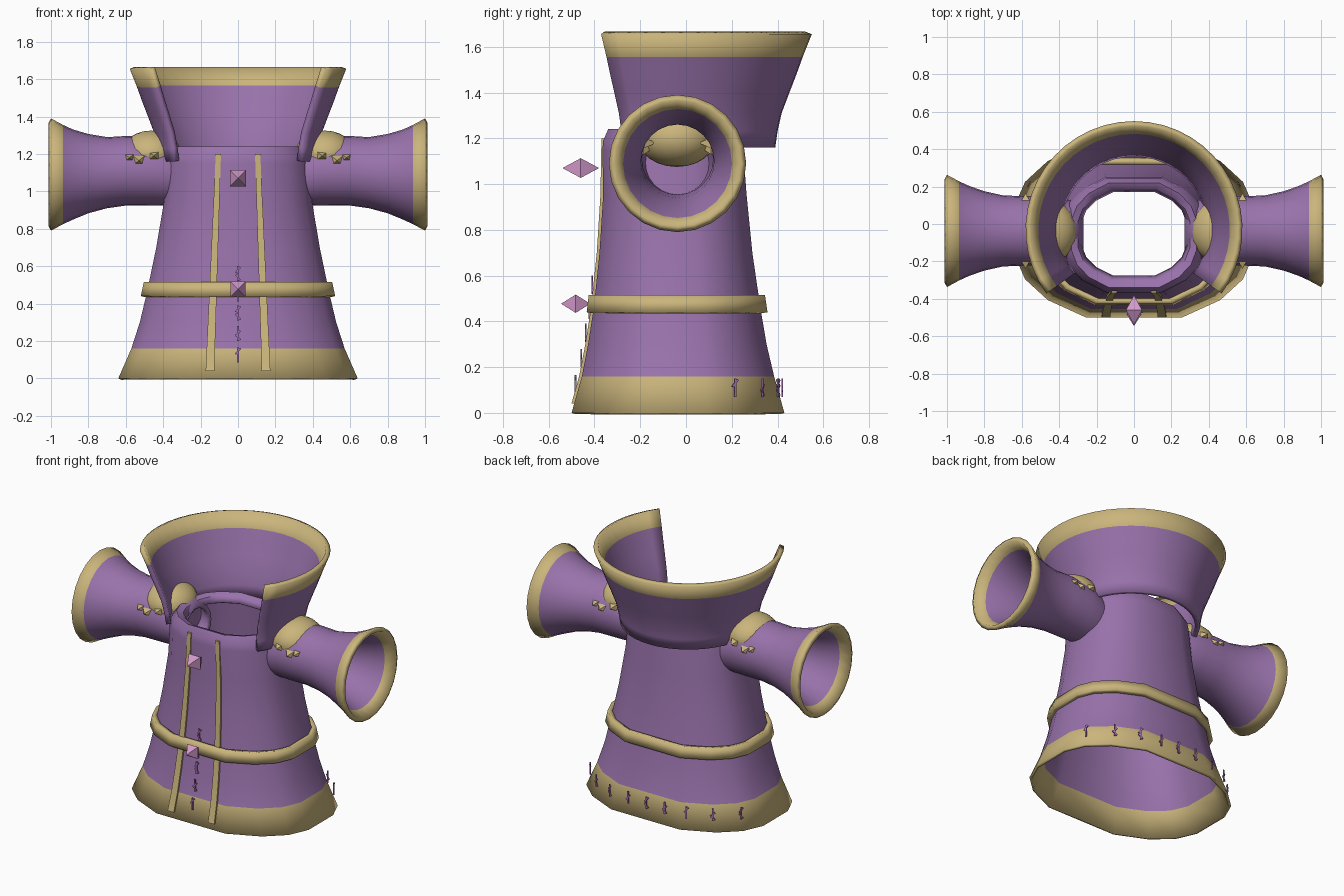
import bpy, bmesh, math
from mathutils import Matrix, Vector

cube = bpy.data.objects.get("Cube")
if cube:
    bpy.data.objects.remove(cube)


def material(name, rgb):
    m = bpy.data.materials.new(name)
    m.use_nodes = True
    m.diffuse_color = (*rgb, 1)
    m.node_tree.nodes["Principled BSDF"].inputs["Base Color"].default_value = (*rgb, 1)
    return m


PURPLE = material("purple cloth", (0.32, 0.17, 0.41))
GOLD = material("gold trim", (0.59, 0.46, 0.20))
PINK = material("pink crystal", (0.65, 0.32, 0.60))
VIOLET = material("violet stitching", (0.40, 0.16, 0.46))


def finish(name, bm, mats, rule=None, solid=0, mirror=False, smooth=True):
    """Turn a bmesh into an object; rule picks gold faces by their centre."""
    if rule:
        for f in bm.faces:
            f.material_index = int(rule(f.calc_center_median()))
    me = bpy.data.meshes.new(name)
    bm.to_mesh(me)
    bm.free()
    for m in mats:
        me.materials.append(m)
    ob = bpy.data.objects.new(name, me)
    bpy.context.collection.objects.link(ob)
    if mirror:
        ob.modifiers.new("Mirror", 'MIRROR').use_mirror_merge = False
    if solid:
        s = ob.modifiers.new("Thickness", 'SOLIDIFY')
        s.thickness, s.offset = solid, -1
    if smooth:
        bpy.ops.object.select_all(action='DESELECT')
        ob.select_set(True)
        bpy.context.view_layer.objects.active = ob
        bpy.ops.object.shade_smooth_by_angle(angle=math.radians(35))
    return ob


def loft(rings, closed=True):
    bm = bmesh.new()
    rows = [[bm.verts.new(p) for p in r] for r in rings]
    n = len(rows[0])
    for a, b in zip(rows, rows[1:]):
        for i in range(n if closed else n - 1):
            j = (i + 1) % n
            bm.faces.new((a[i], a[j], b[j], b[i]))
    return bm


# Gown cross-section: rounded octagon
QUARTER = [(1, 0.28), (0.91, 0.56), (0.72, 0.80), (0.4, 1)]
OUTLINE = (QUARTER + [(-x, y) for x, y in reversed(QUARTER)]
           + [(-x, -y) for x, y in QUARTER] + [(x, -y) for x, y in reversed(QUARTER)])


def section(z, hx, front, back, grow=0.0):
    cy, hy = (front + back) / 2, (back - front) / 2
    return [Vector((u * (hx + grow), cy + v * (hy + grow), z)) for u, v in OUTLINE]


# height, half width, front y, back y
GOWN = [(0, 0.64, -0.50, 0.43), (0.16, 0.57, -0.455, 0.385), (0.30, 0.525, -0.428, 0.352),
        (0.46, 0.487, -0.403, 0.325), (0.70, 0.437, -0.378, 0.29), (0.95, 0.395, -0.362, 0.265),
        (1.15, 0.38, -0.365, 0.25), (1.19, 0.372, -0.362, 0.245), (1.24, 0.335, -0.34, 0.22)]


def gown_at(z):
    for a, b in zip(GOWN, GOWN[1:]):
        if z <= b[0]:
            t = (z - a[0]) / (b[0] - a[0])
            return [p + (q - p) * t for p, q in zip(a, b)]
    return list(GOWN[-1])


# Gown with gold hem, turned in at the neck
neck = [(1.225, 0.30, -0.30, 0.19), (1.19, 0.28, -0.275, 0.17)]
finish("gown", loft([section(*r) for r in GOWN + neck]), [PURPLE, GOLD],
       lambda c: c.z < 0.16, solid=0.018)

# Belt
finish("belt", loft([section(*gown_at(z), grow=0.028) for z in (0.44, 0.515)]), [GOLD], solid=0.03)

# Flared standing collar, open at the front
COLLAR = [(1.16, 0.42), (1.23, 0.43), (1.31, 0.448), (1.40, 0.482), (1.48, 0.513),
          (1.555, 0.54), (1.655, 0.58)]
angles = [math.radians(-36 + 252 * i / 32) for i in range(33)]
finish("collar", loft([[(r * math.cos(a), -0.03 + r * math.sin(a), z) for a in angles]
                       for z, r in COLLAR], closed=False),
       [PURPLE, GOLD], lambda c: c.z > 1.555, solid=0.03)

# Trumpet sleeves: x, radius, centre height
SLEEVE = [(0.27, 0.14, 1.07), (0.34, 0.165, 1.09), (0.45, 0.185, 1.11), (0.60, 0.186, 1.11),
          (0.70, 0.19, 1.10), (0.80, 0.212, 1.095), (0.88, 0.24, 1.09), (0.935, 0.265, 1.09),
          (1.0, 0.30, 1.09)]
turn = [math.tau * i / 24 for i in range(24)]
finish("sleeves", loft([[(x, -0.037 + r * math.cos(a), z + r * math.sin(a)) for a in turn]
                        for x, r, z in SLEEVE]),
       [PURPLE, GOLD], lambda c: c.x > 0.935, solid=0.03, mirror=True)

# Shoulder pads
bm = bmesh.new()
bmesh.ops.create_uvsphere(bm, u_segments=20, v_segments=12, radius=1,
                          matrix=Matrix.LocRotScale(Vector((0.465, -0.04, 1.20)), None,
                                                    Vector((0.16, 0.17, 0.125))))
finish("shoulder_pads", bm, [GOLD], mirror=True)


def spike(bm, centre, size):
    """Stretched octahedron."""
    x, y, z = size
    mid = [(x, 0, z), (-x, 0, z), (-x, 0, -z), (x, 0, -z)]
    c = Vector(centre)
    ring = [bm.verts.new(c + Vector(p)) for p in mid]
    tips = [bm.verts.new(c + Vector((0, s * y, 0))) for s in (-1, 1)]
    for i in range(4):
        j = (i + 1) % 4
        bm.faces.new((ring[i], ring[j], tips[0]))
        bm.faces.new((ring[j], ring[i], tips[1]))
    bmesh.ops.recalc_face_normals(bm, faces=bm.faces)


# Pointed ornaments around the pads
bm = bmesh.new()
for y in (-0.185, 0.11):
    for x, z, s in ((0.45, 1.19, 0.035), (0.53, 1.165, 0.045), (0.58, 1.18, 0.03)):
        spike(bm, (x, y, z), (s, 0.055, s * 0.8))
finish("pad_points", bm, [GOLD], mirror=True, smooth=False)

# Front trim strips
heights = [0.04, 0.16, 0.30, 0.46, 0.70, 0.95, 1.20]
bm = bmesh.new()
rows = []
for z in heights:
    t = (z - 0.04) / 1.16
    x, w, y = 0.15 - 0.045 * t, 0.023 - 0.009 * t, gown_at(z)[2]
    rows.append([bm.verts.new(p) for p in ((x - w, y + 0.01, z), (x - w, y - 0.012, z),
                                           (x + w, y - 0.012, z), (x + w, y + 0.01, z))])
for a, b in zip(rows, rows[1:]):
    for i in range(4):
        j = (i + 1) % 4
        bm.faces.new((a[i], a[j], b[j], b[i]))
bm.faces.new(rows[0][::-1])
bm.faces.new(rows[-1])
finish("front_strips", bm, [GOLD], mirror=True)

# Crystals on the chest and belt
for name, z, y, half, length in (("chest_crystal", 1.07, -0.46, 0.043, 0.08),
                                 ("belt_crystal", 0.477, -0.482, 0.04, 0.064)):
    bm = bmesh.new()
    spike(bm, (0, y, z), (half, length, half))
    finish(name, bm, [PINK], smooth=False)


# Abstract stitched cross marks
def mark(bm, place, kind):
    bars = [(0, 0.08, 0), (0.7, 0.04, 0.02 - 0.02 * (kind % 2)), (-0.7, 0.04, -0.02)]
    for tilt, length, up in bars[:2 + (kind % 3 > 0)]:
        m = (place @ Matrix.Translation((0, 0, up)) @ Matrix.Rotation(tilt, 4, 'Y')
             @ Matrix.Diagonal((0.009, 0.007, length, 1)))
        bmesh.ops.create_cube(bm, size=1, matrix=m)


bm = bmesh.new()
for k, z in enumerate((0.125, 0.24, 0.35, 0.45, 0.56)):
    mark(bm, Matrix.Translation((0, gown_at(z)[2] - 0.018, z)), k)
finish("front_marks", bm, [VIOLET], smooth=False)

bm = bmesh.new()
hem = section(*gown_at(0.11), grow=0.022)
for k in range(9):
    a = math.radians(24 + 132 * k / 8)
    d = Vector((math.cos(a), math.sin(a)))
    # place each mark where its direction crosses the hem outline
    for p, q in zip(hem, hem[1:]):
        e = q - p
        c = Vector((p.x, p.y + 0.035, 0))
        det = d.x * e.y - d.y * e.x
        if abs(det) < 1e-6:
            continue
        t = (c.x * e.y - c.y * e.x) / det
        s = (c.x * d.y - c.y * d.x) / det
        if t > 0 and 0 <= s < 1:
            spot = Matrix.Translation((d.x * t, d.y * t - 0.035, 0.11))
            mark(bm, spot @ Matrix.Rotation(math.atan2(e.y, e.x), 4, 'Z'), k)
            break
finish("hem_marks", bm, [VIOLET], smooth=False)
